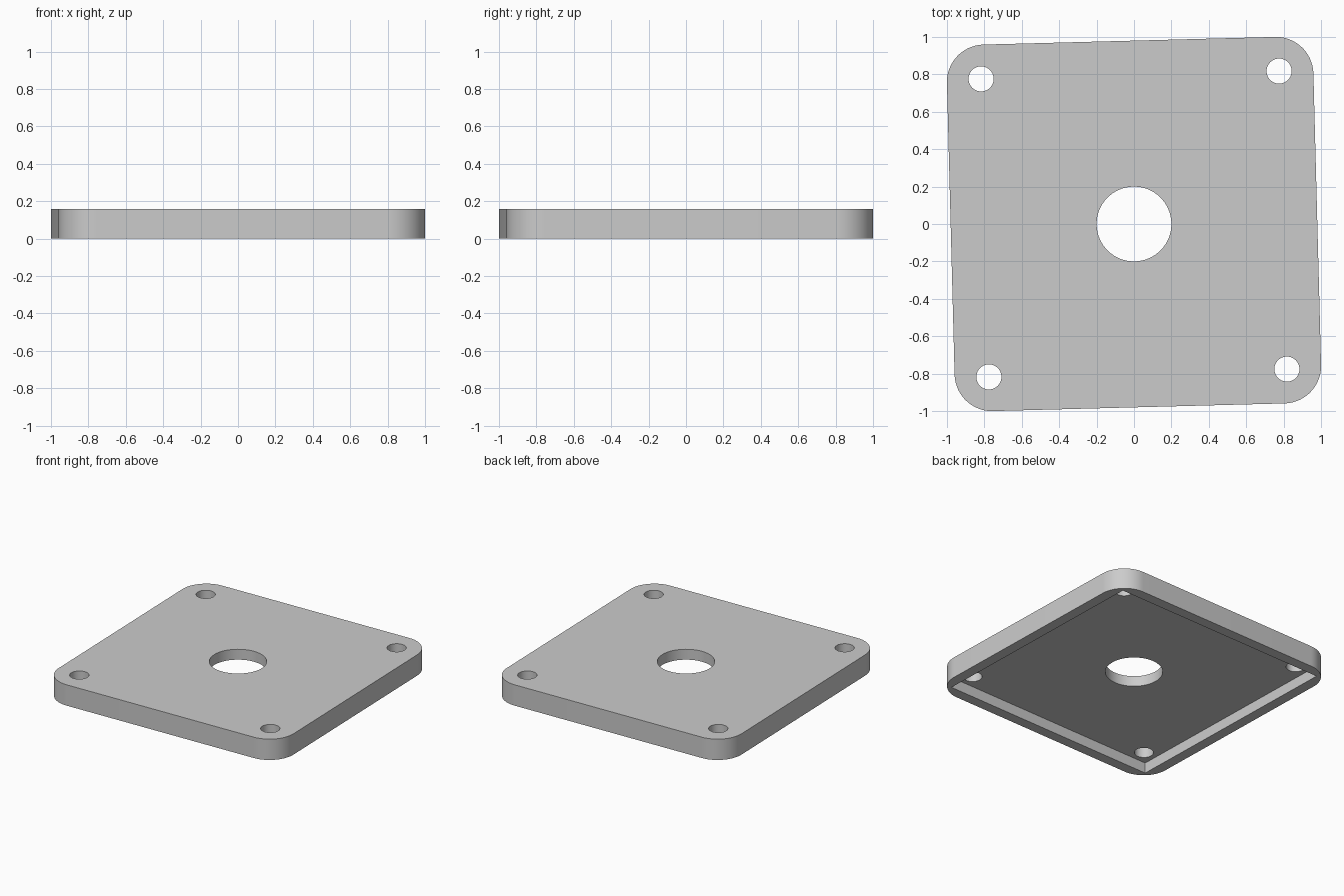
import bpy, bmesh, math
from mathutils import Matrix, Vector

old = bpy.data.objects.get("Cube")
if old:
    bpy.data.objects.remove(old, do_unlink=True)

THICK, FLOOR = 0.16, 0.08          # plate thickness, height of the recess ceiling
CORNER, RADIUS = 0.78, 0.20        # corner arc centre and radius
HOLE = 0.797                       # screw hole offset from the centre
TURN = Matrix.Rotation(math.radians(1.5), 4, 'Z')

grey = bpy.data.materials.new("light_grey")
grey.use_nodes = True
grey.diffuse_color = (0.6, 0.6, 0.6, 1)
grey.node_tree.nodes["Principled BSDF"].inputs["Base Color"].default_value = (0.6, 0.6, 0.6, 1)


def arc(cx, cy, r, start, sweep, steps):
    return [(cx + r * math.cos(start + sweep * i / steps),
             cy + r * math.sin(start + sweep * i / steps)) for i in range(steps + 1)]


def prism(name, outline, z0, z1):
    """Extrude a flat outline between two heights."""
    bm = bmesh.new()
    face = bm.faces.new([bm.verts.new((x, y, z0)) for x, y in outline])
    top = bmesh.ops.extrude_face_region(bm, geom=[face])["geom"]
    verts = [v for v in top if isinstance(v, bmesh.types.BMVert)]
    bmesh.ops.translate(bm, verts=verts, vec=Vector((0, 0, z1 - z0)))
    bmesh.ops.recalc_face_normals(bm, faces=bm.faces)
    bm.transform(TURN)
    mesh = bpy.data.meshes.new(name)
    bm.to_mesh(mesh)
    bm.free()
    mesh.materials.append(grey)
    obj = bpy.data.objects.new(name, mesh)
    bpy.context.collection.objects.link(obj)
    return obj


def circle(cx, cy, r):
    return arc(cx, cy, r, 0, math.tau, 64)[:-1]


# Plate with rounded corners
signs = [(1, 1), (-1, 1), (-1, -1), (1, -1)]
outline = []
for i, (sx, sy) in enumerate(signs):
    outline += arc(sx * CORNER, sy * CORNER, RADIUS, i * math.pi / 2, math.pi / 2, 20)
plate = prism("plate", outline, 0, THICK)

# Square recess underneath, centre hole and four screw holes
cutters = [prism("recess_cutter", [(sx * 0.9, sy * 0.9) for sx, sy in signs], -0.1, FLOOR),
           prism("centre_hole_cutter", circle(0, 0, 0.2), -0.2, 0.3)]
cutters += [prism("screw_hole_cutter", circle(sx * HOLE, sy * HOLE, 0.067), -0.2, 0.3)
            for sx, sy in signs]

bpy.ops.object.select_all(action='DESELECT')
plate.select_set(True)
bpy.context.view_layer.objects.active = plate
for cutter in cutters:
    cutter.hide_render = True
    mod = plate.modifiers.new("cut", 'BOOLEAN')
    mod.operation, mod.solver, mod.object = 'DIFFERENCE', 'EXACT', cutter
    bpy.ops.object.modifier_apply(modifier=mod.name)
    bpy.data.objects.remove(cutter, do_unlink=True)

bpy.ops.object.shade_smooth_by_angle(angle=math.radians(30))
